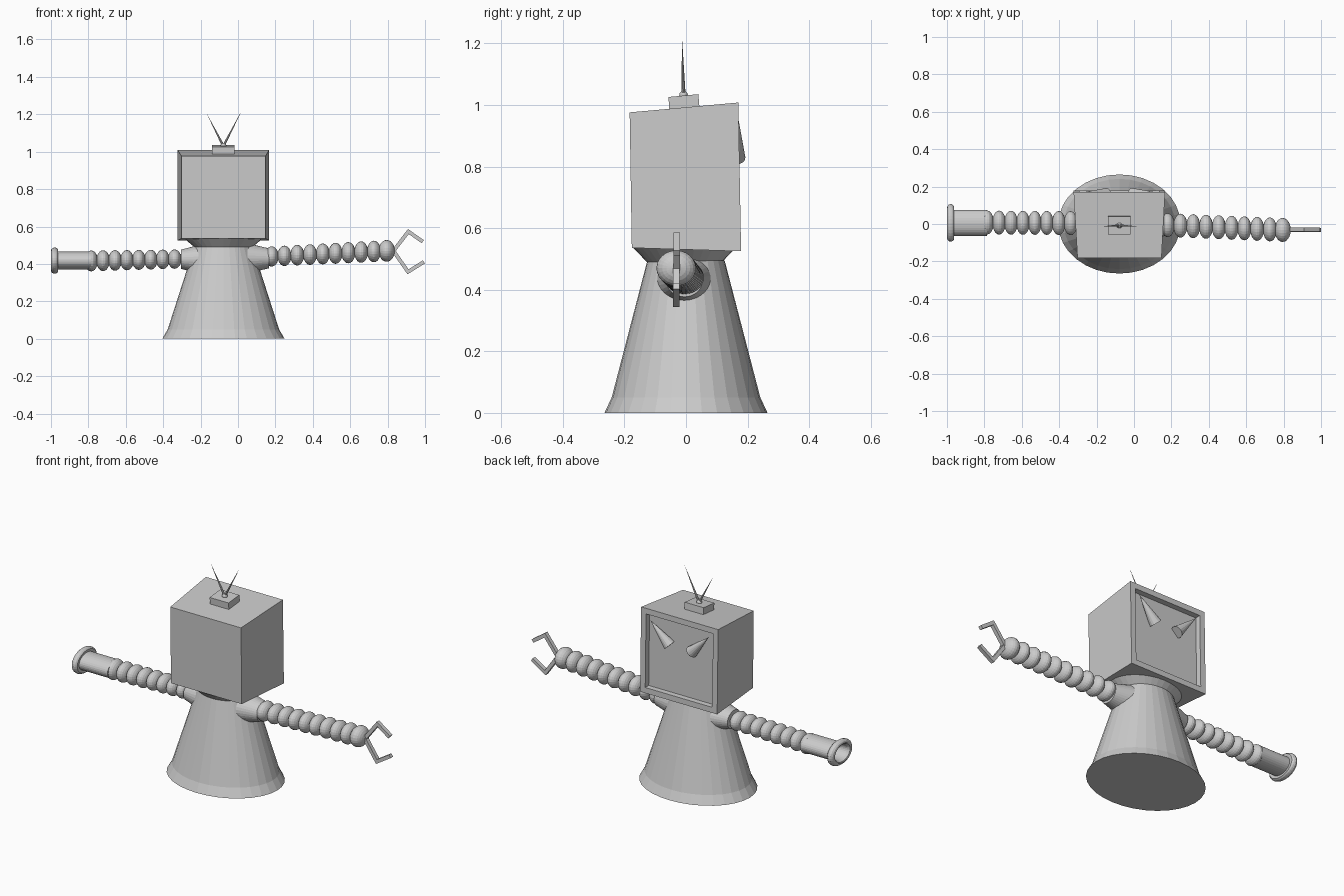
import bpy, bmesh, math
from mathutils import Vector, Matrix

if "Cube" in bpy.data.objects:
    bpy.data.objects.remove(bpy.data.objects["Cube"])

grey = bpy.data.materials.new("plain grey")
grey.diffuse_color = (0.6, 0.6, 0.6, 1)
grey.use_nodes = True
grey.node_tree.nodes["Principled BSDF"].inputs["Base Color"].default_value = grey.diffuse_color


def finish(name, bm):
    bmesh.ops.recalc_face_normals(bm, faces=bm.faces)
    me = bpy.data.meshes.new(name)
    bm.to_mesh(me)
    bm.free()
    me.materials.append(grey)
    ob = bpy.data.objects.new(name, me)
    bpy.context.collection.objects.link(ob)
    return ob


def lathe(name, profile, centre, axis='Z', squash=(1, 1), segs=32):
    """Turn (distance, radius) points around an axis, with capped ends."""
    bm = bmesh.new()
    rings = []
    for t, r in profile:
        ring = []
        for i in range(segs):
            a = 2 * math.pi * i / segs
            u, v = r * math.cos(a) * squash[0], r * math.sin(a) * squash[1]
            p = (u, v, t) if axis == 'Z' else (t, u, v)
            ring.append(bm.verts.new(Vector(p) + Vector(centre)))
        rings.append(ring)
    for a, b in zip(rings, rings[1:]):
        for i in range(segs):
            j = (i + 1) % segs
            bm.faces.new((a[i], a[j], b[j], b[i]))
    bm.faces.new(rings[0])
    bm.faces.new(rings[-1])
    return finish(name, bm)


def spike(name, base, tip, radius, segs=16):
    """Cone from base to tip."""
    base, tip = Vector(base), Vector(tip)
    d = tip - base
    bm = bmesh.new()
    m = Matrix.Translation((base + tip) / 2) @ d.to_track_quat('Z', 'Y').to_matrix().to_4x4()
    bmesh.ops.create_cone(bm, cap_ends=True, segments=segs, radius1=radius,
                          radius2=0, depth=d.length, matrix=m)
    return finish(name, bm)


def ellipsoid(name, centre, radii, rings=12):
    bm = bmesh.new()
    m = (Matrix.Translation(centre) @ Matrix.Diagonal((*radii, 1))
         @ Matrix.Rotation(math.pi / 2, 4, 'Y'))
    bmesh.ops.create_uvsphere(bm, u_segments=24, v_segments=rings, radius=1, matrix=m)
    return finish(name, bm)


def block(front, back):
    """Hexahedron between two rectangles (x0, x1, y_low, z_low, y_high, z_high)."""
    bm = bmesh.new()
    quads = []
    for x0, x1, yl, zl, yh, zh in (front, back):
        quads.append([bm.verts.new(p) for p in
                      ((x0, yl, zl), (x1, yl, zl), (x1, yh, zh), (x0, yh, zh))])
    a, b = quads
    bm.faces.new(a)
    rear = bm.faces.new(b)
    for i in range(4):
        j = (i + 1) % 4
        bm.faces.new((a[i], a[j], b[j], b[i]))
    bmesh.ops.recalc_face_normals(bm, faces=bm.faces)
    return bm, rear


def bent_bar(name, pts, y, width, depth):
    """Square bar following an x-z path with mitred corners."""
    pts = [Vector(p) for p in pts]
    dirs = [(b - a).normalized() for a, b in zip(pts, pts[1:])]
    bm = bmesh.new()
    rings = []
    for i, p in enumerate(pts):
        d0, d1 = dirs[max(i - 1, 0)], dirs[min(i, len(dirs) - 1)]
        n0 = Vector((-d0.y, d0.x))
        n = (n0 + Vector((-d1.y, d1.x))).normalized()
        n *= width / 2 / n.dot(n0)
        rings.append([bm.verts.new((p.x + s * n.x, y + t * depth / 2, p.y + s * n.y))
                      for s, t in ((-1, -1), (1, -1), (1, 1), (-1, 1))])
    for a, b in zip(rings, rings[1:]):
        for i in range(4):
            j = (i + 1) % 4
            bm.faces.new((a[i], a[j], b[j], b[i]))
    bm.faces.new(rings[0])
    bm.faces.new(rings[-1])
    return finish(name, bm)


CX = -0.078

# Skirted body with lip, and the collar flaring out under the head
lathe("body", [(0, 0.327), (0.05, 0.298), (0.495, 0.155)], (CX, 0, 0), squash=(1, 0.81))
lathe("collar", [(0.49, 0.155), (0.54, 0.215)], (CX, -0.005, 0), squash=(1, 0.79))

# Box head, wider at the screen end, with a recessed screen
bm, rear = block((-0.302, 0.147, -0.176, 0.536, -0.183, 0.976),
                 (-0.323, 0.166, 0.179, 0.525, 0.17, 1.008))
bmesh.ops.inset_individual(bm, faces=[rear], thickness=0.045, depth=0)
bmesh.ops.inset_individual(bm, faces=[rear], thickness=0.002, depth=-0.03)
finish("head", bm)

# Slanted cone eyes
for side in (-1, 1):
    spike("eye", (CX + side * 0.07, 0.16, 0.83), (CX + side * 0.187, 0.171, 0.95), 0.033)

# Aerial box, knob and two rods on top
bm, rear = block((-0.14, -0.02, -0.054, 0.98, -0.057, 1.026),
                 (-0.14, -0.02, 0.044, 0.989, 0.04, 1.035))
finish("aerial_box", bm)
ellipsoid("aerial_knob", (CX, -0.008, 1.032), (0.016, 0.014, 0.014), 8)
spike("aerial_rod_left", (CX, -0.008, 1.03), (-0.168, -0.013, 1.205), 0.007, 8)
spike("aerial_rod_right", (CX, -0.008, 1.03), (0.02, -0.013, 1.22), 0.007, 8)

# Shoulder sockets
lathe("left_shoulder", [(-0.305, 0.054), (-0.21, 0.08)], (0, 0, 0.425), 'X', (1.12, 0.95))
lathe("right_shoulder", [(0.165, 0.056), (0.05, 0.085)], (0, -0.005, 0.43), 'X', (1.05, 0.95))

# Beaded arms
for i in range(9):
    f = i / 8
    ellipsoid("left_arm_bead", (-0.275 - 0.51 * f, 0.004 + 0.004 * f, 0.427 - 0.011 * f),
              (0.036, 0.064, 0.051 + 0.005 * f))
for i in range(10):
    f = i / 9
    last = i == 9
    ellipsoid("right_arm_bead", (0.18 + 0.615 * f, -0.006 - 0.026 * f, 0.44 + 0.03 * f),
              (0.043 if last else 0.037, 0.064, 0.054 + 0.004 * f))

# Hollow barrel hand with a rounded rim
rim = [(-0.98 + 0.02 * math.cos(a), 0.056 + 0.017 * math.sin(a))
       for a in (math.pi * k / 6 for k in range(1, 7))]
lathe("barrel_hand", [(-0.785, 0.05), (-0.965, 0.05), (-0.963, 0.058)] + rim +
      [(-0.998, 0.05), (-0.985, 0.044), (-0.93, 0.042)],
      (0, 0.006, 0.418), 'X', (1.38, 0.96))

# Two-fingered claw hand
bent_bar("claw_upper", [(0.825, 0.462), (0.911, 0.573), (0.988, 0.519)], -0.03, 0.02, 0.022)
bent_bar("claw_lower", [(0.825, 0.478), (0.909, 0.358), (0.994, 0.411)], -0.032, 0.02, 0.022)
